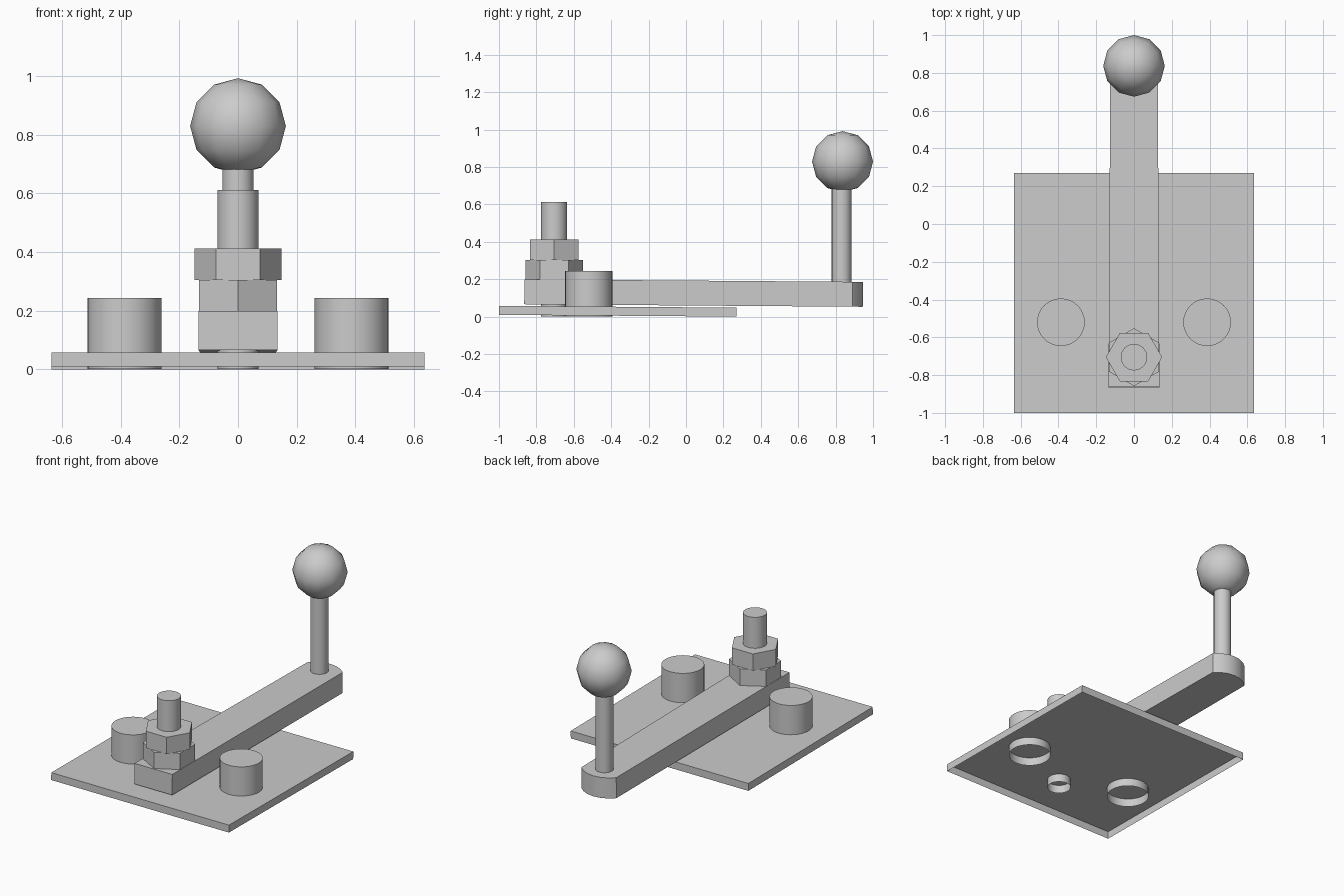
import bpy, bmesh, math
from mathutils import Matrix

if "Cube" in bpy.data.objects:
    bpy.data.objects.remove(bpy.data.objects["Cube"])

TILT = Matrix.Rotation(-0.0075, 4, 'X')


def finish(name, bm, smooth=False):
    bmesh.ops.recalc_face_normals(bm, faces=bm.faces)
    mesh = bpy.data.meshes.new(name)
    bm.to_mesh(mesh)
    bm.free()
    ob = bpy.data.objects.new(name, mesh)
    bpy.context.collection.objects.link(ob)
    if smooth:
        bpy.ops.object.select_all(action='DESELECT')
        ob.select_set(True)
        bpy.context.view_layer.objects.active = ob
        bpy.ops.object.shade_smooth_by_angle(angle=math.radians(35))
    return ob


def open_bottom(bm):
    bm.normal_update()
    down = [f for f in bm.faces if f.normal.z < -0.9]
    bmesh.ops.delete(bm, geom=down, context='FACES')


def prism(name, x, y, z0, z1, r, sides, turn=0, hollow=True, smooth=True):
    bm = bmesh.new()
    bmesh.ops.create_cone(bm, cap_ends=True, segments=sides,
                          radius1=r, radius2=r, depth=z1 - z0)
    bmesh.ops.rotate(bm, verts=bm.verts, matrix=Matrix.Rotation(turn, 3, 'Z'))
    bmesh.ops.translate(bm, verts=bm.verts, vec=(x, y, (z0 + z1) / 2))
    if hollow:
        open_bottom(bm)
    return finish(name, bm, smooth)


# Base plate: thin, slightly tilted shell open underneath
bm = bmesh.new()
bmesh.ops.create_cube(bm, size=1)
open_bottom(bm)
bmesh.ops.scale(bm, verts=bm.verts, vec=(1.27, 1.27, 0.048))
bmesh.ops.transform(bm, verts=bm.verts,
                    matrix=Matrix.Translation((0, -0.365, 0.029)) @ TILT)
finish("base_plate", bm)

# Side posts, passing through the plate
for side, x in (("left", -0.387), ("right", 0.387)):
    prism(side + "_post", x, -0.52, 0.002, 0.243, 0.126, 32)

# Lever arm: tapered bar with a shallow rounded far end
R, half = 0.1695, math.asin(0.125 / 0.1695)
outline = [(-0.135, -0.865), (0.135, -0.865)]
for i in range(7):
    a = half - 2 * half * i / 6
    outline.append((R * math.sin(a), 0.945 - R + R * math.cos(a)))
bm = bmesh.new()
face = bm.faces.new([bm.verts.new((x, y, 0)) for x, y in outline])
ext = bmesh.ops.extrude_face_region(bm, geom=[face])
top = [v for v in ext["geom"] if isinstance(v, bmesh.types.BMVert)]
bmesh.ops.translate(bm, verts=top, vec=(0, 0, 0.133))
bmesh.ops.transform(bm, verts=bm.verts,
                    matrix=Matrix.Translation((0, 0, 0.06)) @ TILT)
finish("lever_arm", bm, True)

# Pivot stud with two stacked hex nuts
prism("pivot_stud", 0, -0.705, 0.002, 0.612, 0.07, 32)
prism("lower_nut", 0, -0.705, 0.195, 0.304, 0.153, 6, 0, False, False)
prism("upper_nut", 0, -0.705, 0.304, 0.412, 0.149, 6, math.pi / 6, False, False)

# Handle rod and low-poly ball knob
prism("handle_rod", 0, 0.832, 0.185, 0.72, 0.053, 24)
bm = bmesh.new()
bmesh.ops.create_uvsphere(bm, u_segments=12, v_segments=6, radius=0.163)
bmesh.ops.translate(bm, verts=bm.verts, vec=(0, 0.837, 0.829))
for f in bm.faces:
    f.smooth = True
finish("ball_knob", bm)
